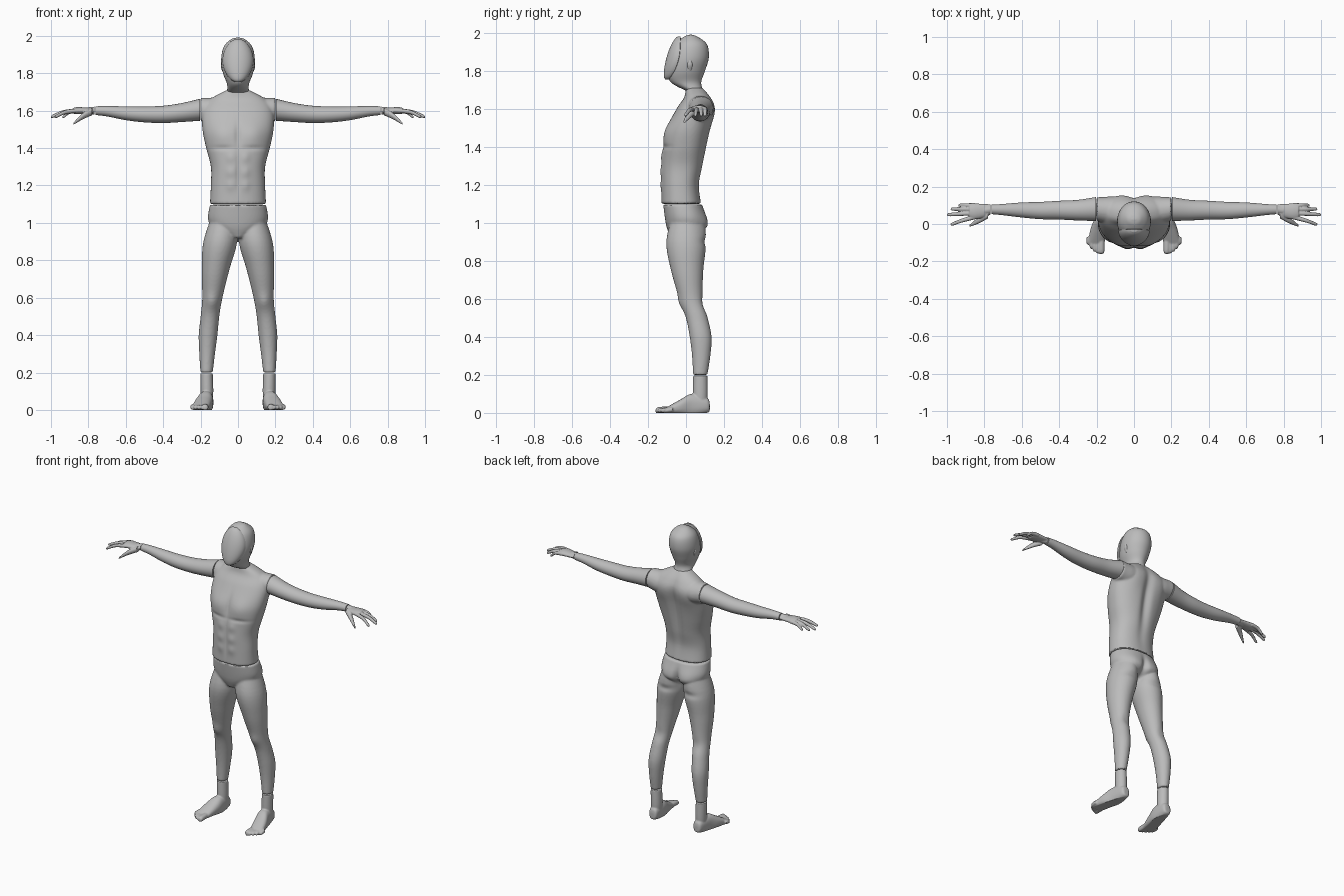
import bpy, bmesh
from math import cos, sin, pi, exp, copysign

cube = bpy.data.objects.get("Cube")
if cube:
    bpy.data.objects.remove(cube, do_unlink=True)

colour = (0.5, 0.5, 0.5, 1)
grey = bpy.data.materials.new("plain_grey")
grey.use_nodes = True
grey.diffuse_color = colour
grey.node_tree.nodes["Principled BSDF"].inputs["Base Color"].default_value = colour

SIDES = {"left": 1, "right": -1}
FRONT, BACK = -1, 1


def spline(rings, steps=6):
    """Smoothly interpolate between the given cross-sections."""
    last = len(rings) - 1
    smooth_rings = []
    for index in range(last):
        a, b, c, d = (rings[max(0, min(last, index + k))] for k in (-1, 0, 1, 2))
        for step in range(steps):
            t = step / steps
            smooth_rings.append([
                q + t * (r - p + t * (2 * p - 5 * q + 4 * r - s + t * (3 * (q - r) + s - p))) / 2
                for p, q, r, s in zip(a, b, c, d)])
    return smooth_rings + [rings[-1]]


def loft(bm, axis, rings, side=1, power=2, sides=40, back=1):
    """Skin a tube; rings are (position, centre u, centre v, radius u, radius v)."""
    loops = []
    for position, centre_u, centre_v, radius_u, radius_v in spline(rings):
        loop = []
        for i in range(sides):
            angle = 2 * pi * i / sides
            across = copysign(abs(cos(angle)) ** (2 / power), cos(angle))
            along = copysign(abs(sin(angle)) ** (2 / power), sin(angle))
            u = centre_u + radius_u * across
            v = centre_v + radius_v * along * (back if along > 0 else 1)
            x, y, z = {"x": (position, u, v), "y": (u, position, v), "z": (u, v, position)}[axis]
            loop.append(bm.verts.new((x * side, y, z)))
        loops.append(loop)
    faces = [bm.faces.new((lower[i], lower[i - 1], upper[i - 1], upper[i]))
             for lower, upper in zip(loops, loops[1:]) for i in range(sides)]
    faces += [bm.faces.new(loops[0]), bm.faces.new(loops[-1])]
    bmesh.ops.recalc_face_normals(bm, faces=faces)


def body(bm, rings, power=2):
    """Symmetric upright form; rings are (height, half width, front, back)."""
    loft(bm, "z", [(z, 0, (front + back) / 2, half, (back - front) / 2)
                   for z, half, front, back in rings], power=power, sides=64)


def limb(bm, axis, rings, side, flat=1, sides=40):
    """Tapered limb; rings are (position, centre u, centre v, radius)."""
    loft(bm, axis, [(p, u, v, radius, radius * flat) for p, u, v, radius in rings], side, sides=sides)


def finish(name, bm, voxel=0, smooth=4, bumps=(), floor=False):
    """Turn the mesh into an object, fuse its pieces and sculpt soft bumps."""
    mesh = bpy.data.meshes.new(name)
    bm.to_mesh(mesh)
    bm.free()
    ob = bpy.data.objects.new(name, mesh)
    bpy.context.collection.objects.link(ob)
    mesh.materials.append(grey)
    bpy.ops.object.select_all(action="DESELECT")
    ob.select_set(True)
    bpy.context.view_layer.objects.active = ob
    if voxel:
        fuse = ob.modifiers.new("fuse", "REMESH")
        fuse.mode, fuse.voxel_size = "VOXEL", voxel
        soften = ob.modifiers.new("soften", "SMOOTH")
        soften.factor, soften.iterations = 0.5, smooth
        for modifier in ("fuse", "soften"):
            bpy.ops.object.modifier_apply(modifier=modifier)
    normals = [vertex.normal.copy() for vertex in ob.data.vertices]
    for vertex, normal in zip(ob.data.vertices, normals):
        x, z = abs(vertex.co.x), vertex.co.z
        vertex.co += normal * sum(
            height * max(0, normal.y * facing) * exp(-((x - cx) / width) ** 2 - ((z - cz) / length) ** 2)
            for facing, cx, cz, width, length, height in bumps)
        if floor:
            vertex.co.z = max(0, vertex.co.z)
    bpy.ops.object.shade_smooth_by_angle(angle=0.7)


# Torso with shoulder stumps
bm = bmesh.new()
body(bm, [(1.1, .15, -.13, .08), (1.2, .145, -.13, .07), (1.3, .145, -.13, .09), (1.4, .17, -.12, .11),
          (1.5, .19, -.1, .13), (1.6, .19, -.05, .15), (1.66, .15, -.01, .13), (1.71, .06, 0, .09)], power=2.3)
for side in SIDES.values():
    limb(bm, "x", [(.06, .06, 1.61, .07), (.13, .07, 1.6, .07), (.2, .08, 1.606, .063)], side)

# Chest, ribs, midline, spine, shoulder blades and abdomen
muscles = [(FRONT, .08, 1.47, .06, .06, .012), (FRONT, 0, 1.47, .015, .07, -.008),
           (FRONT, .08, 1.4, .06, .012, -.006), (FRONT, 0, 1.27, .01, .1, -.007),
           (BACK, 0, 1.45, .03, .2, -.02), (BACK, .1, 1.57, .06, .08, .01)]
muscles += [(FRONT, .04, z, .024, .03, .006) for z in (1.2, 1.27, 1.35)]
finish("torso", bm, voxel=.007, bumps=muscles)

# Head and neck
bm = bmesh.new()
body(bm, [(1.695, .06, 0, .09), (1.74, .058, -.08, .08), (1.8, .08, -.1, .1), (1.87, .09, -.09, .12),
          (1.94, .077, -.06, .11), (1.98, .04, -.01, .06), (1.99, .01, .02, .03)])
for side in SIDES.values():
    limb(bm, "z", [(1.8, .076, .02, .003), (1.83, .084, .02, .007), (1.86, .086, .02, .003)], side, flat=2, sides=16)
finish("head", bm)

# Smooth raised face mask, widest in the middle and swept back at the brow
bm = bmesh.new()
mask = []
for step in range(1, 12):
    t = (1 - cos(pi * step / 12)) / 2
    swell = sin(pi * t) ** 0.5
    edge = -.03 - .065 * (1 - t) ** 3
    mask.append((1.75 + .235 * t, 0, edge, .083 * swell, .072 * swell * (1 - t / 5)))
loft(bm, "z", mask, back=0.1)
finish("face_mask", bm)

# Hips and legs
bm = bmesh.new()
body(bm, [(.92, .03, -.08, .02), (.97, .13, -.1, .1), (1.02, .16, -.11, .11), (1.097, .15, -.12, .085)], power=2.2)
for side in SIDES.values():
    limb(bm, "z", [(.2, .168, .075, .033), (.3, .165, .08, .042), (.4, .16, .077, .05), (.5, .15, .057, .05),
                   (.6, .137, .027, .054), (.75, .12, .006, .074), (.9, .095, 0, .09), (1.05, .075, 0, .06)],
         side, flat=1.15)

# Buttocks, their cleft and folds, then the knees
finish("legs", bm, voxel=.007, bumps=[
    (BACK, .08, .98, .05, .06, .012), (BACK, 0, .97, .02, .07, -.025), (BACK, .09, .9, .06, .02, -.008),
    (FRONT, .14, .58, .03, .04, .009), (BACK, .14, .57, .03, .04, -.006)])

for label, side in SIDES.items():
    # Arm
    bm = bmesh.new()
    limb(bm, "x", [(.202, .08, 1.605, .064), (.3, .074, 1.59, .055), (.4, .074, 1.58, .05), (.5, .072, 1.58, .046),
                   (.6, .075, 1.586, .04), (.7, .077, 1.597, .03), (.763, .078, 1.6, .025)], side, flat=.92)
    finish(label + "_arm", bm)

    # Palm
    bm = bmesh.new()
    limb(bm, "x", [(.766, .078, 1.6, .027), (.8, .072, 1.6, .035), (.85, .067, 1.6, .042), (.88, .067, 1.6, .036)],
         side, flat=.45)
    limb(bm, "x", [(.766, .078, 1.6, .024), (.8, .072, 1.6, .02)], side, flat=.9)

    # Four spread fingers and a thumb
    for finger, (tip, spread) in enumerate(((.94, .1), (.98, .08), (1, .05), (.98, 0))):
        knuckle = .1 - .021 * finger
        limb(bm, "x", [(.85, knuckle, 1.6, .012), (tip / 2 + .43, (knuckle + spread) / 2, 1.593, .011),
                       (tip - .01, spread, 1.57, .009), (tip, spread, 1.566, .004)], side, sides=16)
    limb(bm, "x", [(.78, .05, 1.595, .02), (.83, .02, 1.57, .017), (.88, -.01, 1.53, .006)], side, sides=16)
    finish(label + "_hand", bm, voxel=.0035, smooth=2)

    # Ankle, heel and instep
    bm = bmesh.new()
    limb(bm, "z", [(.03, .166, .075, .03), (.1, .166, .075, .034), (.196, .168, .075, .033)], side, flat=1.15)
    loft(bm, "y", [(.125, .165, .03, .015, .02), (.11, .165, .04, .03, .04), (.03, .172, .04, .04, .06),
                   (-.03, .187, .03, .046, .04), (-.11, .205, .01, .045, .015)], side, power=2.4)

    # Five toes, shorter towards the outside
    for toe in range(5):
        x, tip = .175 + .017 * toe, -.16 + .003 * toe ** 2
        radius = .012 if toe else .017
        limb(bm, "y", [(-.07, x, .018, radius), (tip + .015, x, .014, radius), (tip, x, .01, radius / 2)],
             side, sides=16)
    finish(label + "_foot", bm, voxel=.0045, smooth=2, floor=True)
